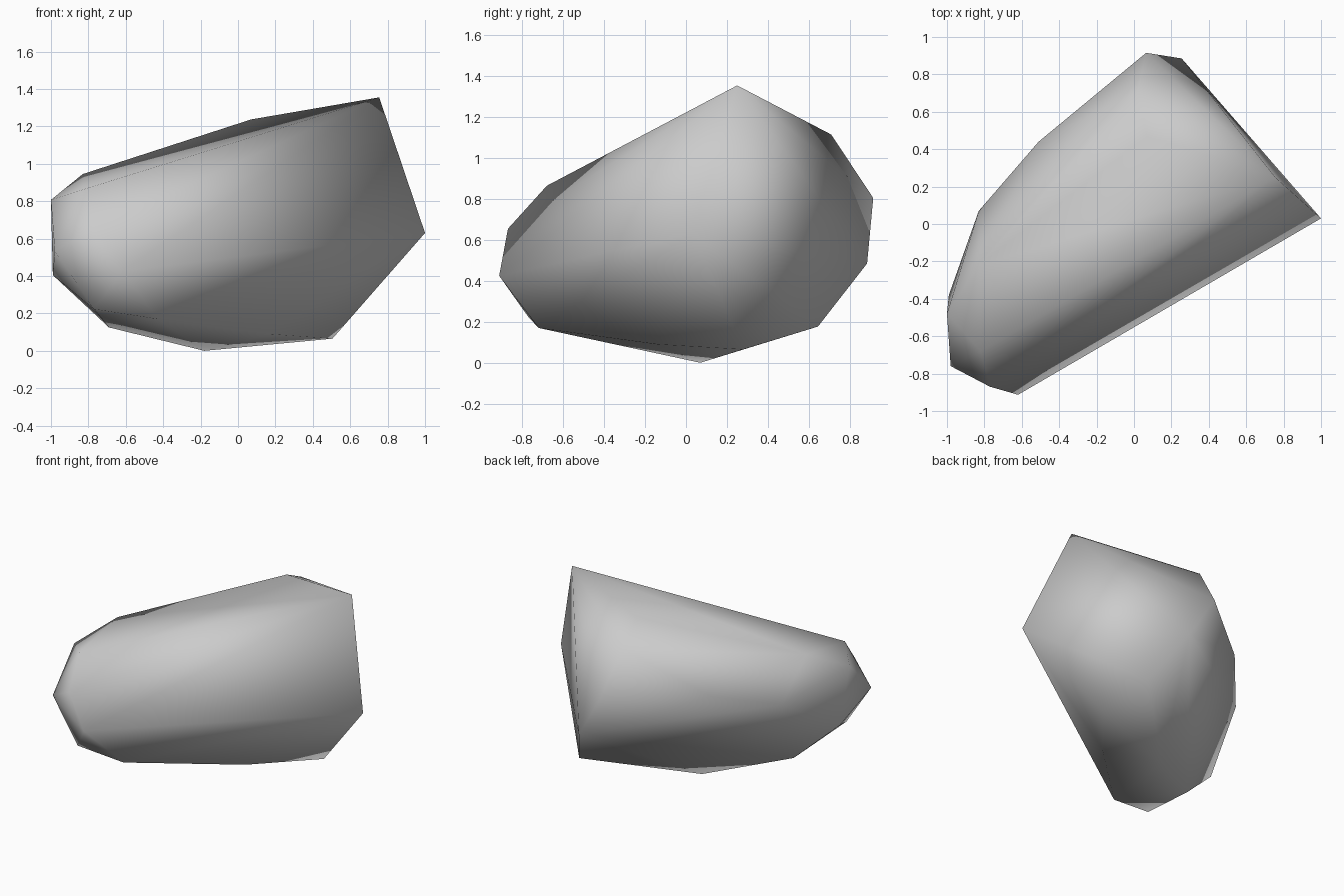
import bpy
import bmesh

cube = bpy.data.objects.get("Cube")
if cube:
    bpy.data.objects.remove(cube, do_unlink=True)


def make_material(name, color):
    material = bpy.data.materials.new(name)
    material.use_nodes = True
    material.diffuse_color = color
    shader = material.node_tree.nodes["Principled BSDF"]
    shader.inputs["Base Color"].default_value = color
    shader.inputs["Roughness"].default_value = 0.9
    return material


def make_hull(name, corner_groups, material):
    """Wrap a tight convex skin around groups of corner points."""
    bm = bmesh.new()
    for group in corner_groups:
        for corner in group:
            bm.verts.new(corner)
    bmesh.ops.convex_hull(bm, input=list(bm.verts), use_existing_faces=False)

    # Drop any corner that ended up inside the skin
    loose = [vert for vert in bm.verts if not vert.link_faces]
    bmesh.ops.delete(bm, geom=loose, context="VERTS")
    bmesh.ops.recalc_face_normals(bm, faces=list(bm.faces))
    for face in bm.faces:
        face.smooth = True

    mesh = bpy.data.meshes.new(name)
    bm.to_mesh(mesh)
    bm.free()
    mesh.materials.append(material)
    rock = bpy.data.objects.new(name, mesh)
    bpy.context.collection.objects.link(rock)
    return rock


# Underside: the corners the boulder rests on
underside = [
    (-.18, .07, 0), (.16, -.14, .09), (.505, .28, .065), (.42, .645, .177),
    (-.69, -.27, .125), (-.43, -.72, .17), (-.77, -.77, .223),
]
# Blunt narrow end
narrow_end = [
    (-.62, -.913, .425), (-.77, -.87, .655), (-.98, -.76, .535),
    (-.99, -.38, .405), (-1, -.48, .807), (-.82, -.68, .865),
]
# Rounded back flank
back_flank = [
    (-.83, .07, .685), (-.51, .44, .803), (.065, .915, .805), (.255, .885, .485),
]
# Sloping crown and the tall broken end
crown = [
    (-.83, -.22, .945), (.07, .47, 1.237), (.02, .71, 1.115), (.755, .25, 1.355),
]
broken_end = [(1, .03, .63)]

stone_grey = make_material("stone_grey", (.6, .6, .6, 1))
make_hull("boulder", [underside, narrow_end, back_flank, crown, broken_end],
          stone_grey)
